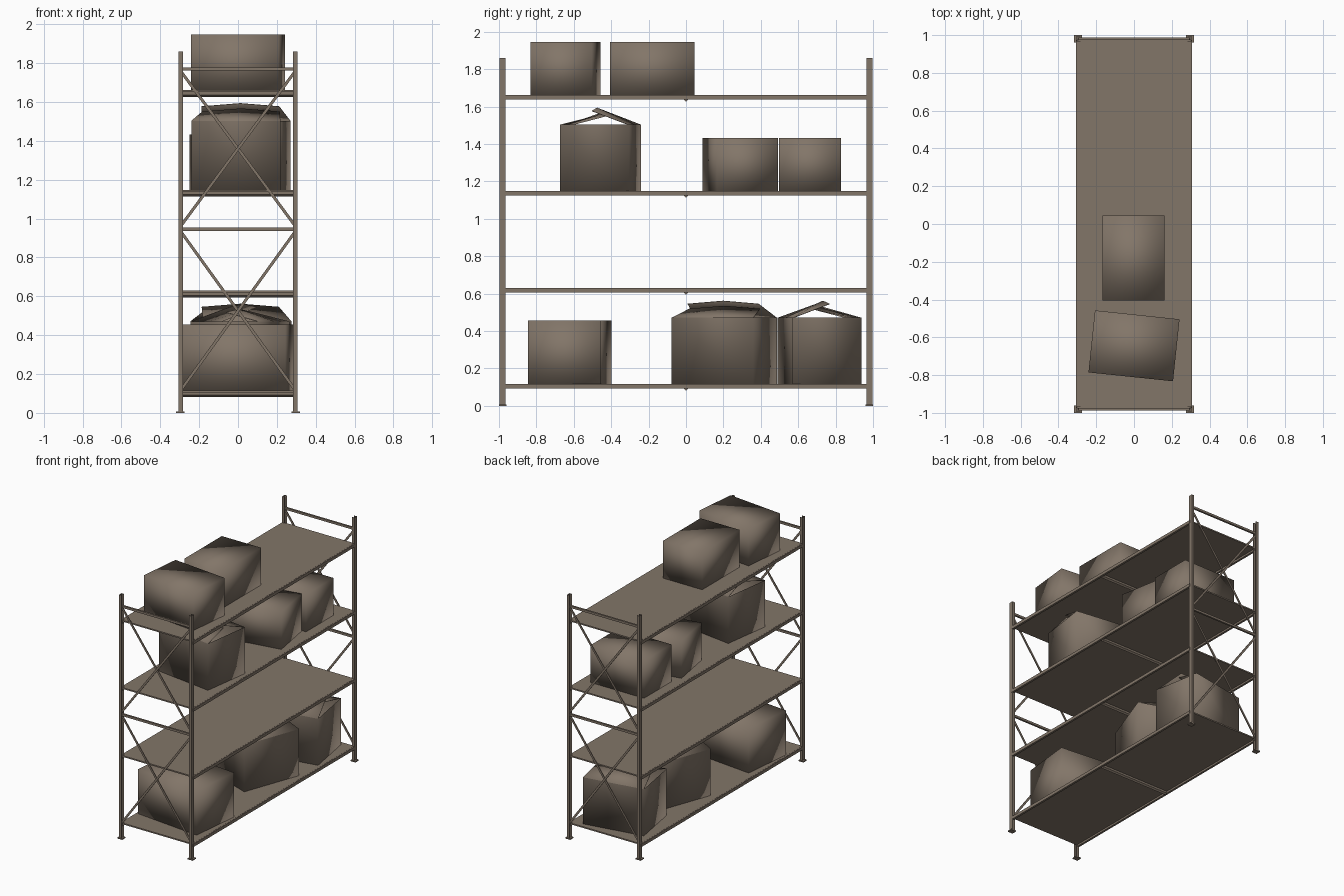
import bpy, bmesh, math
from mathutils import Vector, Matrix

if "Cube" in bpy.data.objects:
    bpy.data.objects.remove(bpy.data.objects["Cube"])

mat = bpy.data.materials.new("warm grey brown")
mat.diffuse_color = (0.225, 0.18, 0.14, 1)
mat.use_nodes = True
mat.node_tree.nodes["Principled BSDF"].inputs["Base Color"].default_value = mat.diffuse_color


def obj_from_bm(name, bm, smooth=False):
    me = bpy.data.meshes.new(name)
    bm.to_mesh(me)
    bm.free()
    me.materials.append(mat)
    for p in me.polygons:
        p.use_smooth = smooth
    ob = bpy.data.objects.new(name, me)
    bpy.context.collection.objects.link(ob)
    return ob


def block(name, size, loc, rot=Matrix()):
    bm = bmesh.new()
    bmesh.ops.create_cube(bm, size=1, matrix=Matrix.Translation(loc) @ rot @ Matrix.Diagonal((*size, 1)))
    return obj_from_bm(name, bm)


def extrude_profile(name, pts, vec):
    bm = bmesh.new()
    f = bm.faces.new([bm.verts.new(p) for p in pts])
    r = bmesh.ops.extrude_face_region(bm, geom=[f])
    bmesh.ops.translate(bm, vec=vec, verts=[v for v in r["geom"] if isinstance(v, bmesh.types.BMVert)])
    bmesh.ops.recalc_face_normals(bm, faces=bm.faces)
    return obj_from_bm(name, bm)


def bar(name, a, b, w, t):
    """Flat bar in the xz plane from a to b."""
    a, b = Vector(a), Vector(b)
    d = b - a
    rot = Matrix.Rotation(-math.atan2(d.z, d.x), 4, 'Y')
    return block(name, (d.length, t, w), (a + b) / 2, rot)


# Channel uprights with foot plates
channel = [(0.305, -0.015), (0.305, 0.015), (0.283, 0.015), (0.283, 0.011),
           (0.301, 0.011), (0.301, -0.011), (0.283, -0.011), (0.283, -0.015)]
for sx in (-1, 1):
    for sy in (-1, 1):
        extrude_profile("upright", [(sx * x, sy * 0.981 + y, 0) for x, y in channel], (0, 0, 1.86))
        block("foot_plate", (0.042, 0.04, 0.008), (sx * 0.297, sy * 0.98, 0.004))

# End frames: horizontal ties and crossed braces
for sy in (-1, 1):
    y = sy * 0.98
    for z in (1.77, 0.945):
        bar("end_tie", (-0.295, y, z), (0.295, y, z), 0.017, 0.014)
    for lo, hi in ((0.12, 0.93), (0.965, 1.755)):
        bar("cross_brace", (-0.292, y - 0.004, lo), (0.292, y - 0.004, hi), 0.015, 0.006)
        bar("cross_brace", (-0.292, y + 0.004, hi), (0.292, y + 0.004, lo), 0.015, 0.006)

# Shelves: panel, two long beams, centre rib with V underside
SHELVES = (0.116, 0.63, 1.148, 1.661)
for z in SHELVES:
    block("shelf_panel", (0.60, 1.95, 0.010), (0, 0, z - 0.005))
    for sx in (-1, 1):
        block("shelf_beam", (0.016, 1.95, 0.023), (sx * 0.299, 0, z - 0.0125))
    extrude_profile("centre_rib", [(-0.29, -0.012, z - 0.01), (-0.29, 0.012, z - 0.01),
                                   (-0.29, 0.012, z - 0.025), (-0.29, 0, z - 0.035),
                                   (-0.29, -0.012, z - 0.025)], (0.58, 0, 0))


def carton(name, x, y, z, deg, s=1.0):
    """Closed carton, soft shaded."""
    bm = bmesh.new()
    m = Matrix.Translation((x, y, z + 0.1425 * s)) @ Matrix.Rotation(math.radians(deg), 4, 'Z')
    bmesh.ops.create_cube(bm, size=1, matrix=m @ Matrix.Diagonal((0.45 * s, 0.33 * s, 0.285 * s, 1)))
    obj_from_bm(name, bm, True)


def open_carton(name, x, y, z, deg):
    """Carton with its two long lids half raised."""
    L, W, H = 0.2315, 0.1865, 0.355
    m = Matrix.Translation((x, y, z)) @ Matrix.Rotation(math.radians(deg), 4, 'Z')
    bm = bmesh.new()
    bmesh.ops.create_cube(bm, size=1, matrix=m @ Matrix.Translation((0, 0, H / 2)) @
                          Matrix.Diagonal((2 * L, 2 * W, H, 1)))
    top = max(bm.faces, key=lambda f: f.calc_center_median().z)
    bmesh.ops.delete(bm, geom=[top], context='FACES_ONLY')
    obj_from_bm(name, bm, True)
    # lids: tapered, slightly bowed along the free edge
    for side, reach, rise in ((1, 0.205, 0.075), (-1, 0.19, 0.048)):
        bm = bmesh.new()
        hinge, free = side * W, side * (W - reach)
        row = [(-L, hinge, H), (0, hinge, H), (L, hinge, H),
               (L - 0.03, free, H + rise), (0, free, H + rise + 0.016), (-L + 0.03, free, H + rise)]
        v = [bm.verts.new(m @ Vector(p)) for p in row]
        for q in ((0, 1, 4, 5), (1, 2, 3, 4)):
            bm.faces.new([v[i] for i in q])
        for f in bm.faces:
            f.normal_update()
            if f.normal.z < 0:
                f.normal_flip()
        ob = obj_from_bm(name + "_lid", bm, True)
        mod = ob.modifiers.new("card", 'SOLIDIFY')
        mod.thickness = 0.003


# Cartons on the shelves
S1, S2, S3, S4 = SHELVES
carton("top_carton_square", -0.003, -0.18, S4, 90)
carton("top_carton_turned", 0.0, -0.645, S4, -6)
carton("upper_carton_turned", 0.0, 0.289, S3, 10)
carton("upper_carton_square", 0.0, 0.663, S3, 0)
open_carton("upper_open_carton", 0.015, -0.457, S3, -8)
carton("bottom_carton", -0.003, -0.622, S1, -6, 1.19)
open_carton("bottom_open_carton_middle", 0.01, 0.205, S1, 70)
open_carton("bottom_open_carton_end", 0.015, 0.714, S1, 190)
